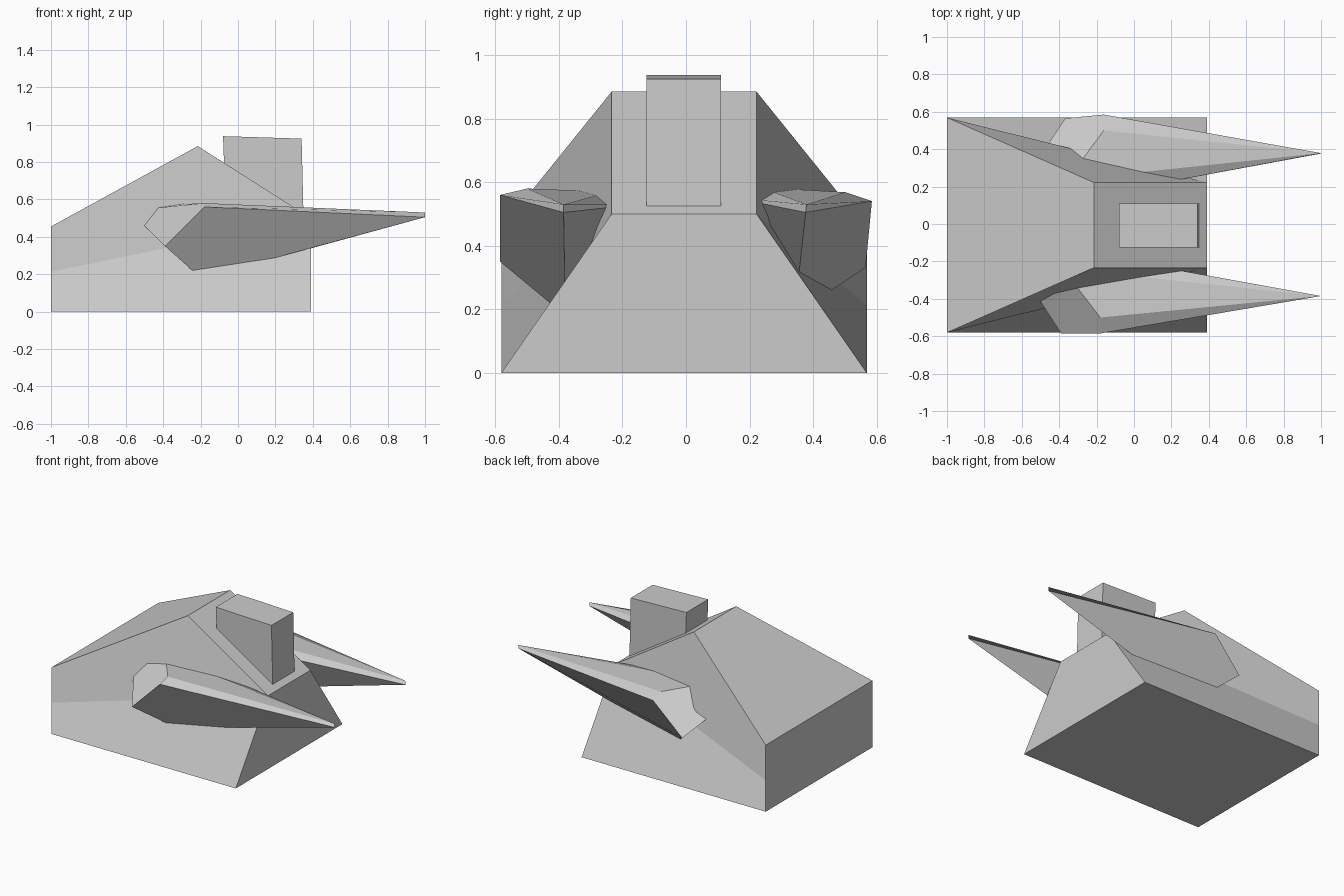
import bpy
import bmesh
from mathutils import Matrix, Vector

cube = bpy.data.objects.get("Cube")
if cube:
    bpy.data.objects.remove(cube, do_unlink=True)

grey = bpy.data.materials.new("plain grey")
grey.use_nodes = True
GREY = (0.6, 0.6, 0.6, 1)
grey.diffuse_color = GREY
grey.node_tree.nodes["Principled BSDF"].inputs["Base Color"].default_value = GREY


def build(name, points, faces, matrix=Matrix()):
    """Flat shaded solid from named corner points."""
    bm = bmesh.new()
    verts = {key: bm.verts.new(matrix @ Vector(p)) for key, p in points.items()}
    for face in faces:
        bm.faces.new([verts[key] for key in face])
    bmesh.ops.recalc_face_normals(bm, faces=bm.faces[:])
    mesh = bpy.data.meshes.new(name)
    bm.to_mesh(mesh)
    bm.free()
    mesh.materials.append(grey)
    obj = bpy.data.objects.new(name, mesh)
    bpy.context.collection.objects.link(obj)
    return obj


def loft(name, rings):
    """Closed solid through rings of four corners."""
    points = {(r, i): p for r, ring in enumerate(rings) for i, p in enumerate(ring)}
    faces = [[(r, i) for i in range(4)] for r in (0, len(rings) - 1)]
    for r in range(len(rings) - 1):
        for i in range(4):
            j = (i + 1) % 4
            faces.append([(r, i), (r, j), (r + 1, j), (r + 1, i)])
    return build(name, points, faces)


# Body: three levels, each given as (x, z, half width) at its two ends
SHIFT = -0.006
levels = [((-1, 0, 0.575), (0.39, 0, 0.575)),
          ((-1, 0.213, 0.575), (0.39, 0.5, 0.228)),
          ((-1, 0.455, 0.575), (-0.215, 0.885, 0.228))]
loft("body", [[(x0, SHIFT - w0, z0), (x1, SHIFT - w1, z1),
               (x1, SHIFT + w1, z1), (x0, SHIFT + w0, z0)]
              for (x0, z0, w0), (x1, z1, w1) in levels])

# Slightly tilted block set into the sloping top
loft("top_block", [[(x0, -0.125, z0), (x1, -0.125, z1), (x1, 0.11, z1), (x0, 0.11, z0)]
                   for x0, z0, x1, z1 in ((-0.062, 0.45, 0.352, 0.44),
                                          (-0.08, 0.938, 0.34, 0.925))])

# Spike: long tapered wedge whose inner end is buried in the body
spike = {
    "tip": (1, -0.385, 0.505), "tip_top": (1, -0.385, 0.53),
    "outer": (-0.18, -0.585, 0.56), "ridge": (-0.18, -0.5, 0.58),
    "heel": (-0.39, -0.585, 0.35), "keel": (-0.2, -0.38, 0.18),
    "inner_ridge": (-0.38, -0.24, 0.57), "inner": (-0.3, -0.15, 0.53),
    "back": (-0.58, -0.29, 0.54),
}
spike_faces = [
    ("tip", "outer", "heel", "keel"),
    ("tip_top", "ridge", "outer", "tip"),
    ("tip_top", "inner_ridge", "ridge"),
    ("tip_top", "tip", "inner", "inner_ridge"),
    ("tip", "keel", "inner"),
    ("outer", "ridge", "inner_ridge", "back", "heel"),
    ("heel", "back", "inner_ridge", "inner", "keel"),
]
build("front_spike", spike, spike_faces)

# Rear spike: mirrored, a little shorter and rolled outwards
pivot = Vector((1, 0.385, 0.52))
roll = (Matrix.Translation((1, 0.378, 0.52)) @ Matrix.Rotation(-0.095, 4, "X")
        @ Matrix.Diagonal((0.984, 1.02, 1, 1)) @ Matrix.Translation(-pivot)
        @ Matrix.Diagonal((1, -1, 1, 1)))
build("rear_spike", spike, spike_faces, roll)
